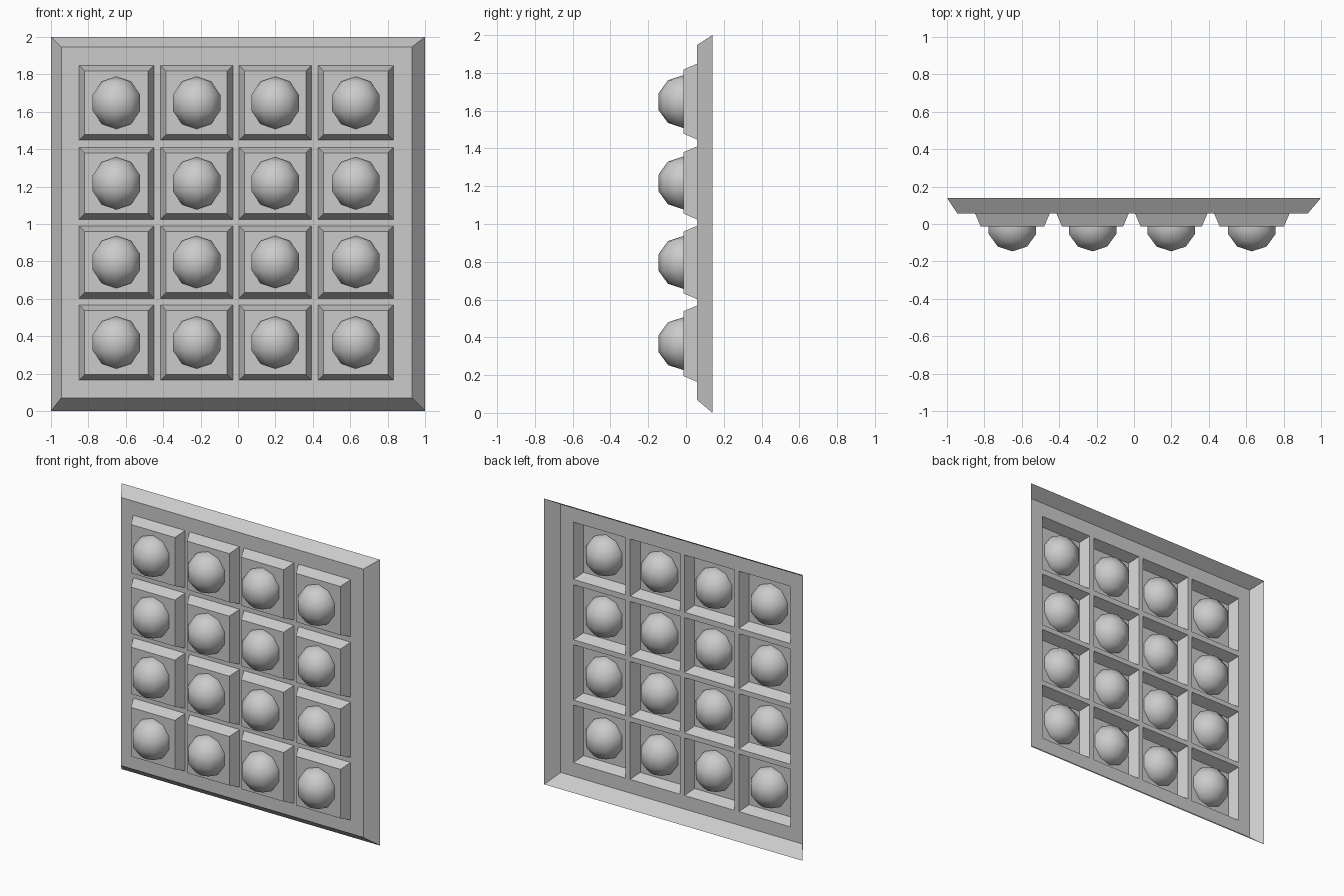
import bpy, bmesh
from math import radians
from mathutils import Matrix

if "Cube" in bpy.data.objects:
    bpy.data.objects.remove(bpy.data.objects["Cube"])

Y_BACK, Y_PLATE, Y_CELL = 0.14, 0.057, -0.013
# plate edges and cell edges along x and z
XS = [-0.945, -0.85, -0.45, -0.415, -0.028, 0.005, 0.393, 0.428, 0.832, 0.93]
ZS = [0.07, 0.165, 0.568, 0.603, 0.99, 1.025, 1.41, 1.448, 1.848, 1.947]
INSET = 0.03


def finish(bm, name):
    mesh = bpy.data.meshes.new(name)
    bm.to_mesh(mesh)
    bm.free()
    obj = bpy.data.objects.new(name, mesh)
    bpy.context.collection.objects.link(obj)
    return obj


def rect(x0, x1, z0, z1, y):
    return [(x0, y, z0), (x1, y, z0), (x1, y, z1), (x0, y, z1)]


def add_face(bm, pts):
    bm.faces.new([bm.verts.new(p) for p in pts])


def add_slopes(bm, outer, inner):
    for i in range(4):
        j = (i + 1) % 4
        add_face(bm, [outer[i], outer[j], inner[j], inner[i]])


# thin pressed panel: sloped rim, flat plate, 16 raised hollow cells
bm = bmesh.new()
add_slopes(bm, rect(-1, 1, 0, 2, Y_BACK),
           rect(XS[0], XS[-1], ZS[0], ZS[-1], Y_PLATE))
centres = []
for i in range(len(XS) - 1):
    for k in range(len(ZS) - 1):
        x0, x1, z0, z1 = XS[i], XS[i + 1], ZS[k], ZS[k + 1]
        outer = rect(x0, x1, z0, z1, Y_PLATE)
        if i % 2 and k % 2:
            inner = rect(x0 + INSET, x1 - INSET, z0 + INSET, z1 - INSET, Y_CELL)
            add_slopes(bm, outer, inner)
            add_face(bm, inner)
            centres.append(((x0 + x1) / 2, (z0 + z1) / 2))
        else:
            add_face(bm, outer)
bmesh.ops.remove_doubles(bm, verts=bm.verts, dist=0.0005)
# merge the coplanar plate strips
bmesh.ops.dissolve_limit(bm, angle_limit=radians(1), verts=bm.verts, edges=bm.edges)
finish(bm, "panel")

# low-poly balls set halfway into every cell
bm = bmesh.new()
for x, z in centres:
    bmesh.ops.create_uvsphere(bm, u_segments=10, v_segments=5, radius=0.14,
                              matrix=Matrix.Translation((x, Y_CELL, z)))
for f in bm.faces:
    f.smooth = True
finish(bm, "balls")
